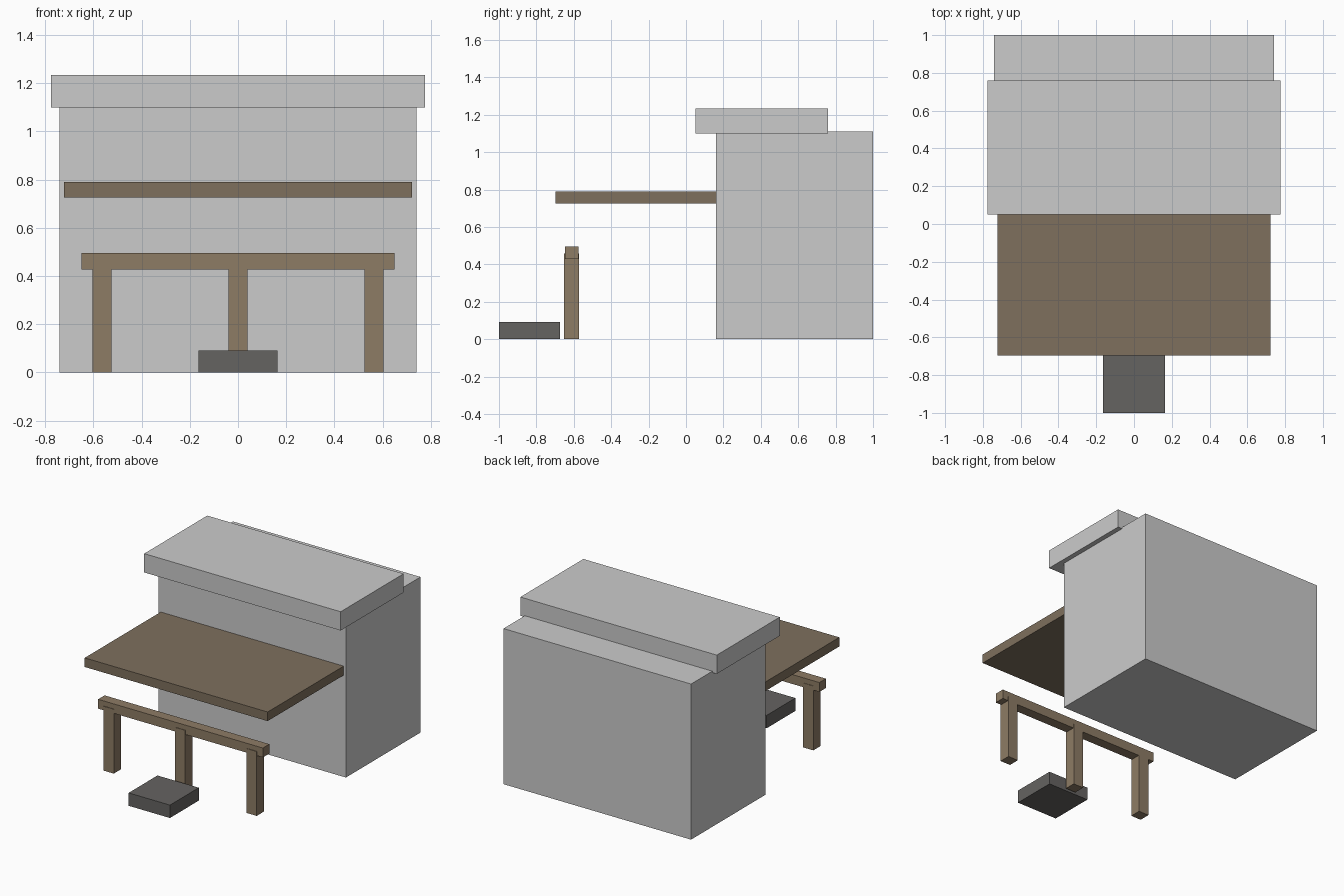
import bpy

if "Cube" in bpy.data.objects:
    bpy.data.objects.remove(bpy.data.objects["Cube"])


def material(name, rgb):
    m = bpy.data.materials.new(name)
    m.diffuse_color = (*rgb, 1.0)
    m.use_nodes = True
    m.node_tree.nodes["Principled BSDF"].inputs["Base Color"].default_value = m.diffuse_color
    return m


def box(name, x, y, z, mat=None):
    """Box from (min, max) ranges on each axis."""
    r = (x, y, z)
    bpy.ops.mesh.primitive_cube_add(size=1, location=[(a + b) / 2 for a, b in r])
    ob = bpy.context.object
    ob.name = ob.data.name = name
    ob.scale = [b - a for a, b in r]
    bpy.ops.object.transform_apply(location=False, rotation=False, scale=True)
    if mat:
        ob.data.materials.append(mat)
    return ob


wood = material("wood", (0.27, 0.20, 0.13))
dark_wood = material("dark_wood", (0.21, 0.16, 0.11))
dark_stone = material("dark_stone", (0.13, 0.125, 0.12))

# Main building and roof slab
box("building_body", (-0.74, 0.74), (0.16, 1.0), (0, 1.11))
box("roof_slab", (-0.775, 0.775), (0.05, 0.76), (1.10, 1.234))

# Porch roof projecting from the front wall
box("porch_roof", (-0.722, 0.722), (-0.697, 0.16), (0.725, 0.79), dark_wood)

# Porch beam on three posts
box("porch_beam", (-0.65, 0.65), (-0.648, -0.575), (0.428, 0.495), wood)
for side, x in (("left", -0.564), ("middle", 0), ("right", 0.564)):
    box(f"{side}_post", (x - 0.04, x + 0.04), (-0.652, -0.572), (0, 0.459), wood)

# Entrance step
box("entrance_step", (-0.163, 0.163), (-1.0, -0.675), (0, 0.092), dark_stone)
